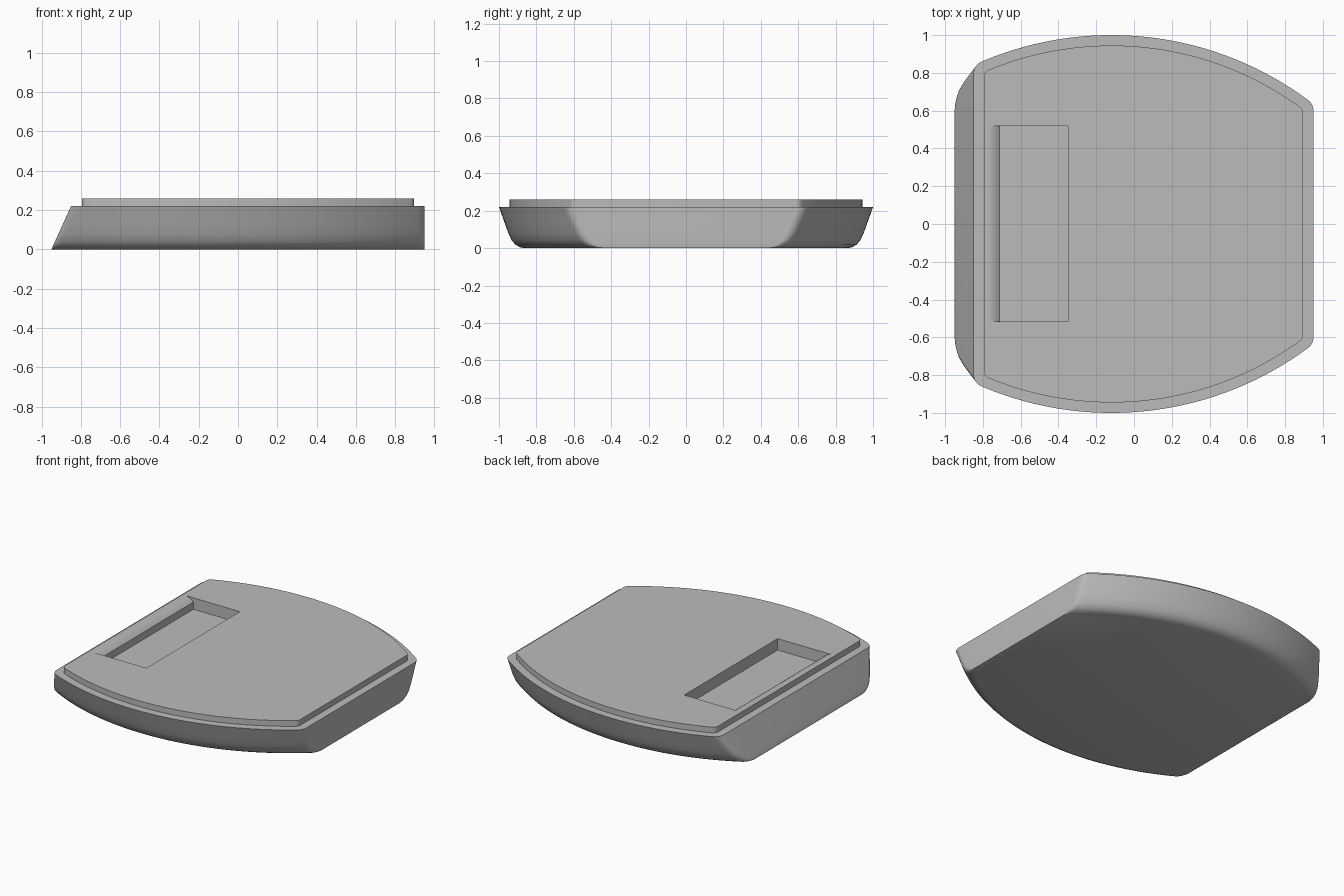
import bpy, bmesh
from math import atan2, cos, sin, pi, sqrt

cube = bpy.data.objects.get("Cube")
if cube:
    bpy.data.objects.remove(cube)

grey = bpy.data.materials.new("plain grey")
grey.use_nodes = True
colour = (0.5, 0.5, 0.5, 1)
grey.diffuse_color = colour
grey.node_tree.nodes["Principled BSDF"].inputs["Base Color"].default_value = colour

ARC_X, ARC_R = -0.12, 1.75      # centre and radius of the bowed sides
ARC_Y = 1 - ARC_R


def make_object(name, bm):
    bmesh.ops.recalc_face_normals(bm, faces=bm.faces)
    mesh = bpy.data.meshes.new(name)
    bm.to_mesh(mesh)
    bm.free()
    mesh.materials.append(grey)
    obj = bpy.data.objects.new(name, mesh)
    bpy.context.collection.objects.link(obj)
    return obj


def arc(cx, cy, r, a, b, n):
    return [(cx + r * cos(a + (b - a) * i / n), cy + r * sin(a + (b - a) * i / n))
            for i in range(n + 1)]


def outline(left, right, inset, fillet):
    """Two straight ends joined by bowed sides, with rounded corners."""
    big = ARC_R - inset

    def corner(x):
        y = ARC_Y + sqrt((big - fillet) ** 2 - (x - ARC_X) ** 2)
        return x, y, atan2(y - ARC_Y, x - ARC_X)

    rx, ry, ra = corner(right - fillet)
    lx, ly, la = corner(left + fillet)
    half = arc(rx, ry, fillet, 0, ra, 8)
    half += arc(ARC_X, ARC_Y, big, ra, la, 48)[1:-1]
    half += arc(lx, ly, fillet, la, pi, 8)
    return half + [(x, -y) for x, y in reversed(half)]


# Body: rounded underside, flared sides, one slanted end
side = [(0, 0.135), (0.005, 0.112), (0.018, 0.089), (0.04, 0.069),
        (0.08, 0.05), (0.13, 0.032), (0.175, 0.016), (0.22, 0)]
layers = [(z, outline(-0.95 + 0.1 * z / 0.22, 0.95, inset, 0.07)) for z, inset in side]
# Raised lip stepping in from the rim
lip = outline(-0.795, 0.895, 0.055, 0.04)
layers += [(0.22, lip), (0.26, lip)]

bm = bmesh.new()
rings = [[bm.verts.new((x, y, z)) for x, y in pts] for z, pts in layers]
for low, high in zip(rings, rings[1:]):
    for i in range(len(low)):
        j = (i + 1) % len(low)
        bm.faces.new((low[i], low[j], high[j], high[i]))
bm.faces.new(rings[0])
bm.faces.new(rings[-1])
body = make_object("base_with_lip", bm)

# Recess: straight pocket with a rounded lead-in along its outer edge
profile = [(-0.35, 0.18), (-0.35, 0.32), (-0.775, 0.32), (-0.775, 0.261),
           (-0.755, 0.258), (-0.74, 0.252), (-0.725, 0.243), (-0.71, 0.23), (-0.71, 0.18)]
bm = bmesh.new()
face = bm.faces.new([bm.verts.new((x, -0.515, z)) for x, z in profile])
moved = bmesh.ops.extrude_face_region(bm, geom=[face])["geom"]
bmesh.ops.translate(bm, vec=(0, 1.035, 0),
                    verts=[v for v in moved if isinstance(v, bmesh.types.BMVert)])
cutter = make_object("recess_cutter", bm)
cutter.hide_render = True

cut = body.modifiers.new("recess", "BOOLEAN")
cut.operation = "DIFFERENCE"
cut.solver = "EXACT"
cut.object = cutter

bpy.ops.object.select_all(action="DESELECT")
body.select_set(True)
bpy.context.view_layer.objects.active = body
bpy.ops.object.modifier_apply(modifier=cut.name)
bpy.data.objects.remove(cutter)
bpy.ops.object.shade_smooth_by_angle(angle=0.6)
